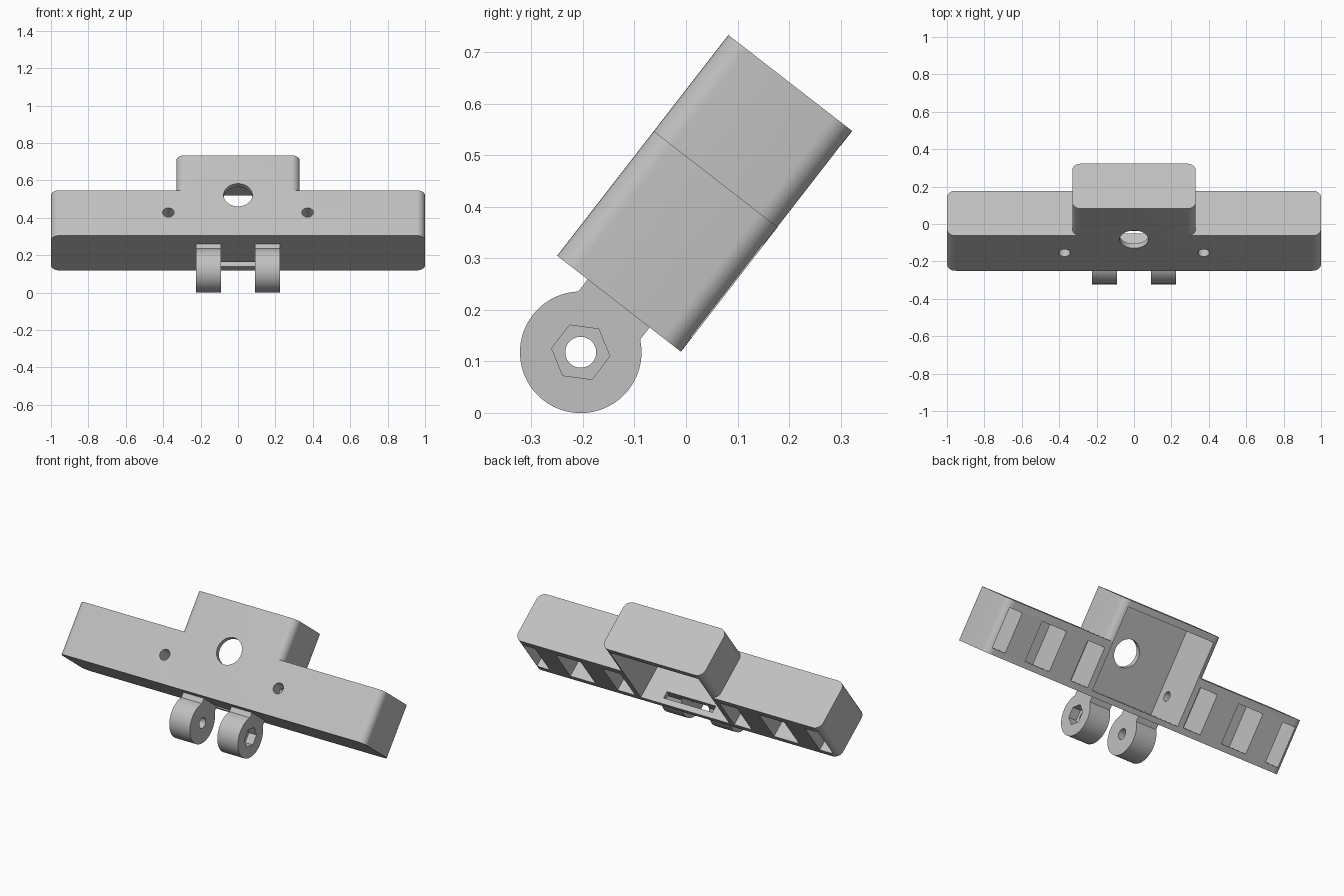
import bpy, bmesh, math
from mathutils import Matrix

if "Cube" in bpy.data.objects:
    bpy.data.objects.remove(bpy.data.objects["Cube"], do_unlink=True)

grey = bpy.data.materials.new("light_grey")
grey.use_nodes = True
grey.diffuse_color = (0.53, 0.53, 0.53, 1)
grey.node_tree.nodes["Principled BSDF"].inputs["Base Color"].default_value = (0.53, 0.53, 0.53, 1)

# Parts are modelled upright (y = depth, z = height), then tilted into place
DEPTH, BAR_H, BLOCK_H = 0.304, 0.306, 0.542
LUG_Y, LUG_Z, LUG_R = 0.151, -0.12, 0.118
TILT = Matrix.Translation((0, -0.25, 0.305)) @ Matrix.Rotation(math.radians(-37.8), 4, 'X')


def make(name, bm):
    mesh = bpy.data.meshes.new(name)
    bmesh.ops.recalc_face_normals(bm, faces=bm.faces)
    bm.to_mesh(mesh)
    bm.free()
    obj = bpy.data.objects.new(name, mesh)
    bpy.context.collection.objects.link(obj)
    mesh.materials.append(grey)
    return obj


def box(name, x0, x1, y0, y1, z0, z1, radius=0):
    bm = bmesh.new()
    bmesh.ops.create_cube(bm, size=1)
    bmesh.ops.scale(bm, vec=(x1 - x0, y1 - y0, z1 - z0), verts=bm.verts)
    bmesh.ops.translate(bm, vec=((x0 + x1) / 2, (y0 + y1) / 2, (z0 + z1) / 2), verts=bm.verts)
    if radius:
        upright = [e for e in bm.edges if abs(e.verts[0].co.z - e.verts[1].co.z) > 0.01]
        bmesh.ops.bevel(bm, geom=upright, offset=radius, segments=8, profile=0.5, affect='EDGES')
    return make(name, bm)


def cylinder(name, axis, centre, radius, length, sides=48):
    bm = bmesh.new()
    bmesh.ops.create_cone(bm, cap_ends=True, segments=sides, radius1=radius,
                          radius2=radius, depth=length)
    turn = Matrix.Rotation(math.pi / 2, 4, 'Y' if axis == 'x' else 'X')
    bmesh.ops.transform(bm, matrix=Matrix.Translation(centre) @ turn, verts=bm.verts)
    return make(name, bm)


def combine(target, tool, operation):
    mod = target.modifiers.new("combine", 'BOOLEAN')
    mod.operation = operation
    mod.solver = 'EXACT'
    mod.object = tool
    bpy.context.view_layer.objects.active = target
    bpy.ops.object.modifier_apply(modifier=mod.name)
    bpy.data.objects.remove(tool, do_unlink=True)


def finish(obj):
    obj.data.transform(TILT)
    bpy.ops.object.select_all(action='DESELECT')
    obj.select_set(True)
    bpy.context.view_layer.objects.active = obj
    bpy.ops.object.shade_smooth_by_angle(angle=math.radians(30))


# Housing: long bar with a taller central block
housing = box("housing", -1, 1, 0, DEPTH, 0, BAR_H, 0.045)
combine(housing, box("block", -0.33, 0.33, 0, DEPTH, 0, BLOCK_H, 0.045), 'UNION')

# Central pocket, front opening and bottom slot
combine(housing, box("pocket", -0.29, 0.29, 0.03, 0.4, 0.03, 0.505), 'DIFFERENCE')
combine(housing, cylinder("opening", 'y', (0, 0, 0.274), 0.077, 0.2), 'DIFFERENCE')
combine(housing, box("slot", -0.16, 0.16, 0.229, 0.27, -0.05, 0.06), 'DIFFERENCE')

# Side pockets, small front holes and cross passages
for s in (-1, 1):
    for a, b in ((0.325, 0.44), (0.585, 0.75), (0.885, 0.97)):
        lo, hi = sorted((s * a, s * b))
        combine(housing, box("side_pocket", lo, hi, 0.135, 0.4, 0.035, 0.262), 'DIFFERENCE')
    combine(housing, cylinder("front_hole", 'y', (s * 0.372, 0, 0.156), 0.031, 0.32), 'DIFFERENCE')
    combine(housing, cylinder("passage", 'x', (s * 0.32, 0.1, 0.15), 0.027, 0.1), 'DIFFERENCE')
finish(housing)

# Hinge lugs with a pin hole; the left one has a hexagonal recess
for name, s in (("left_lug", 1), ("right_lug", -1)):
    lug = cylinder(name, 'x', (s * 0.1575, LUG_Y, LUG_Z), LUG_R, 0.135, 64)
    lo, hi = sorted((s * 0.09, s * 0.225))
    combine(lug, box("neck", lo, hi, LUG_Y - 0.076, LUG_Y + 0.076, LUG_Z, 0.008), 'UNION')
    combine(lug, cylinder("pin_hole", 'x', (s * 0.1575, LUG_Y, LUG_Z), 0.03, 0.3), 'DIFFERENCE')
    if s > 0:
        recess = cylinder("recess", 'x', (0.225, LUG_Y, LUG_Z), 0.057, 0.1, 6)
        recess.data.transform(Matrix.Translation((0, LUG_Y, LUG_Z))
                              @ Matrix.Rotation(math.radians(30), 4, 'X')
                              @ Matrix.Translation((0, -LUG_Y, -LUG_Z)))
        # keep a corner of the hexagon pointing at the housing
        top = max(v.co.z for v in recess.data.vertices)
        if top < LUG_Z + 0.055:
            recess.data.transform(Matrix.Translation((0, LUG_Y, LUG_Z))
                                  @ Matrix.Rotation(math.radians(30), 4, 'X')
                                  @ Matrix.Translation((0, -LUG_Y, -LUG_Z)))
        combine(lug, recess, 'DIFFERENCE')
    finish(lug)
